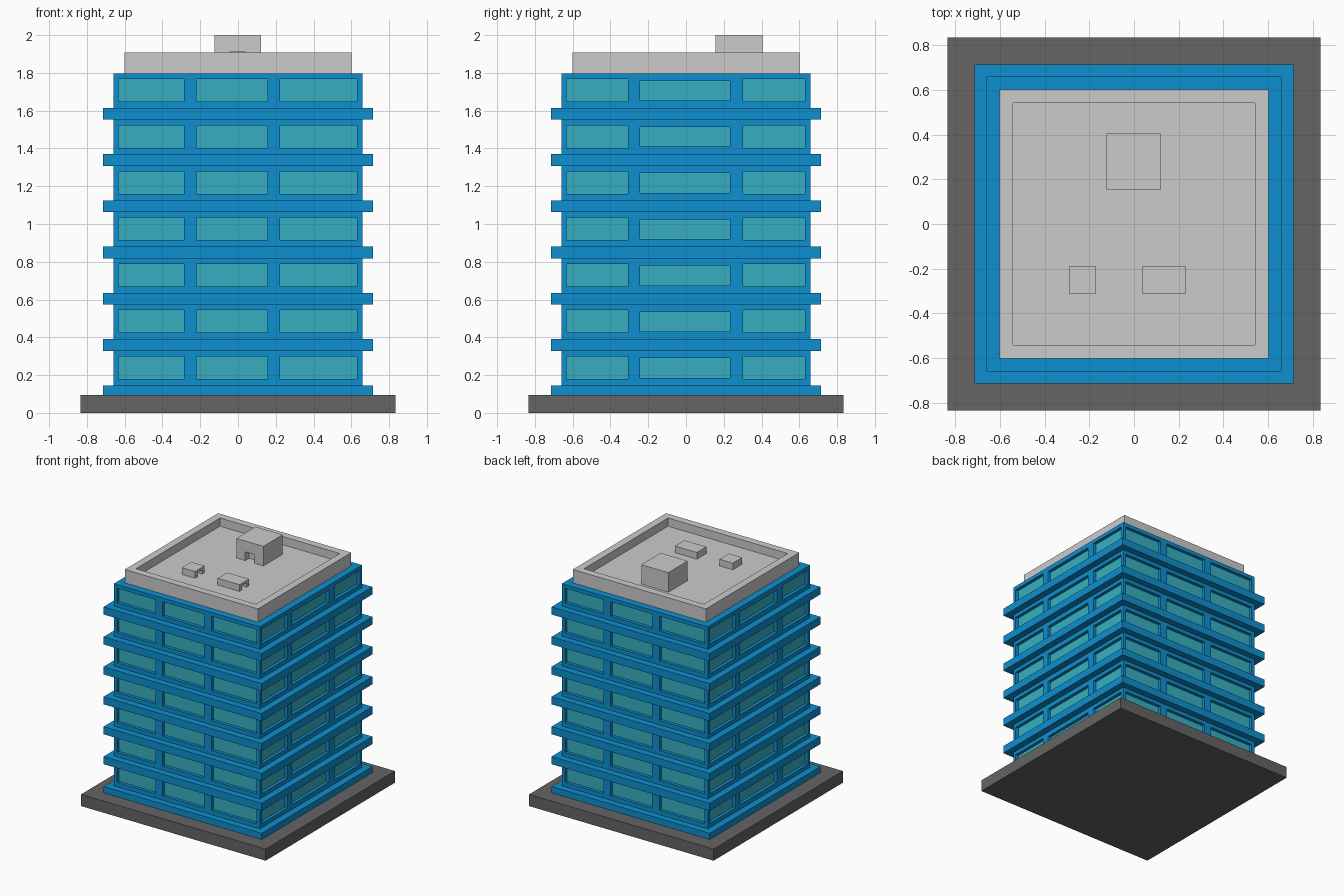
import bpy, bmesh
from math import pi
from mathutils import Matrix, Vector

if "Cube" in bpy.data.objects:
    bpy.data.objects.remove(bpy.data.objects["Cube"])


def material(name, rgb):
    m = bpy.data.materials.new(name)
    m.diffuse_color = (*rgb, 1)
    m.use_nodes = True
    m.node_tree.nodes["Principled BSDF"].inputs["Base Color"].default_value = m.diffuse_color
    return m


BLUE = material("blue_wall", (0.004, 0.275, 0.62))
TEAL = material("teal_glass", (0.037, 0.43, 0.53))
DARK = material("dark_base", (0.133, 0.127, 0.127))


def finish(name, bm, mat=None):
    me = bpy.data.meshes.new(name)
    bmesh.ops.remove_doubles(bm, verts=bm.verts, dist=1e-5)
    bm.to_mesh(me)
    bm.free()
    ob = bpy.data.objects.new(name, me)
    bpy.context.collection.objects.link(ob)
    if mat:
        me.materials.append(mat)
    return ob


def box(name, lo, hi, mat=None):
    lo, hi = Vector(lo), Vector(hi)
    bm = bmesh.new()
    bmesh.ops.create_cube(bm, size=1)
    bmesh.ops.scale(bm, vec=hi - lo, verts=bm.verts)
    bmesh.ops.translate(bm, vec=(lo + hi) / 2, verts=bm.verts)
    return finish(name, bm, mat)


def slab(name, half, z0, z1, mat=None):
    return box(name, (-half, -half, z0), (half, half, z1), mat)


def cut(ob, lo, hi):
    cutter = box(ob.name + "_cutter", lo, hi)
    cutter.hide_render = True
    cutter.hide_set(True)
    mod = ob.modifiers.new("recess", 'BOOLEAN')
    mod.operation = 'DIFFERENCE'
    mod.solver = 'EXACT'
    mod.object = cutter


FLOORS, PITCH = 7, 0.2447
HALF, RECESS = 0.66, 0.026
Z0, Z1 = 0.095, 1.798

# Ground slab and the floor ledges
slab("base", 0.835, 0, Z0, DARK)
for i in range(FLOORS):
    top = 0.146 + PITCH * i
    slab(f"ledge_{i + 1}", 0.715, max(Z0, top - 0.062), top, BLUE)

# Window columns: left, right, bottom and top of the lowest window
FRONT = [(-0.632, -0.285, 0.18, 0.299), (-0.22, 0.155, 0.18, 0.299),
         (0.223, 0.631, 0.18, 0.299)]
SIDE = [(-0.632, -0.306, 0.18, 0.299), (-0.243, 0.234, 0.186, 0.29),
        (0.301, 0.631, 0.18, 0.299)]

# Walls with recessed windows, one side at a time
walls, glass = bmesh.new(), bmesh.new()
for side in range(4):
    turn = Matrix.Rotation(side * pi / 2, 4, 'Z')
    cols = SIDE if side % 2 else FRONT

    def face(bm, *pts):
        bm.faces.new([bm.verts.new(turn @ Vector(p)) for p in pts])

    def panel(bm, y, a, b, c, d):
        face(bm, (a, y, c), (b, y, c), (b, y, d), (a, y, d))

    o, n = -HALF, -HALF + RECESS
    edge = -HALF
    for a, b, c0, d0 in cols:
        panel(walls, o, edge, a, Z0, Z1)
        low = Z0
        for i in range(FLOORS):
            c, d = c0 + PITCH * i, d0 + PITCH * i
            panel(walls, o, a, b, low, c)
            panel(glass, n, a, b, c, d)
            rim = [(a, c), (b, c), (b, d), (a, d)]
            for (x1, z1), (x2, z2) in zip(rim, rim[1:] + rim[:1]):
                face(walls, (x1, o, z1), (x2, o, z2)[:3], (x2, n, z2), (x1, n, z1))
            low = d
        panel(walls, o, a, b, low, Z1)
        edge = b
    panel(walls, o, edge, HALF, Z0, Z1)

# Wall top
walls.faces.new([walls.verts.new((x * HALF, y * HALF, Z1))
                 for x, y in ((-1, -1), (1, -1), (1, 1), (-1, 1))])
for f in walls.faces:
    f.normal_update()
# Jambs face into the opening
for f in walls.faces:
    c, nrm = f.calc_center_median(), f.normal
    if max(abs(c.x), abs(c.y)) > HALF - 1e-4 and nrm.dot(Vector((c.x, c.y, 0))) < -0.5:
        f.normal_flip()
finish("walls", walls, BLUE)
finish("windows", glass, TEAL)

# Roof tray with a raised parapet
ROOF, RIM, INNER, OUTER = 1.84, 1.907, 0.517, 0.602
bm = bmesh.new()
bmesh.ops.create_cube(bm, size=1)
bmesh.ops.scale(bm, vec=(2 * OUTER, 2 * OUTER, RIM - Z1), verts=bm.verts)
bmesh.ops.translate(bm, vec=(0, 0, (RIM + Z1) / 2), verts=bm.verts)
bm.normal_update()
top = max(bm.faces, key=lambda f: f.calc_center_median().z)
bmesh.ops.inset_region(bm, faces=[top], thickness=OUTER - INNER)
inner = bmesh.ops.extrude_discrete_faces(bm, faces=[top])["faces"]
bmesh.ops.translate(bm, vec=(0, 0, ROOF - RIM), verts=inner[0].verts)
finish("roof_parapet", bm)

# Stair housing with a doorway, and two vent boxes open on the right
house = box("stair_housing", (-0.124, 0.155, ROOF), (0.121, 0.405, 2.0))
cut(house, (-0.043, 0.1, ROOF - 0.05), (0.041, 0.205, 1.911))
for name, x0, x1 in (("small_vent", -0.29, -0.17), ("large_vent", 0.035, 0.233)):
    vent = box(name, (x0, -0.312, ROOF), (x1, -0.19, 1.895))
    cut(vent, (x1 - 0.05, -0.28, ROOF - 0.05), (x1 + 0.05, -0.222, 1.876))
